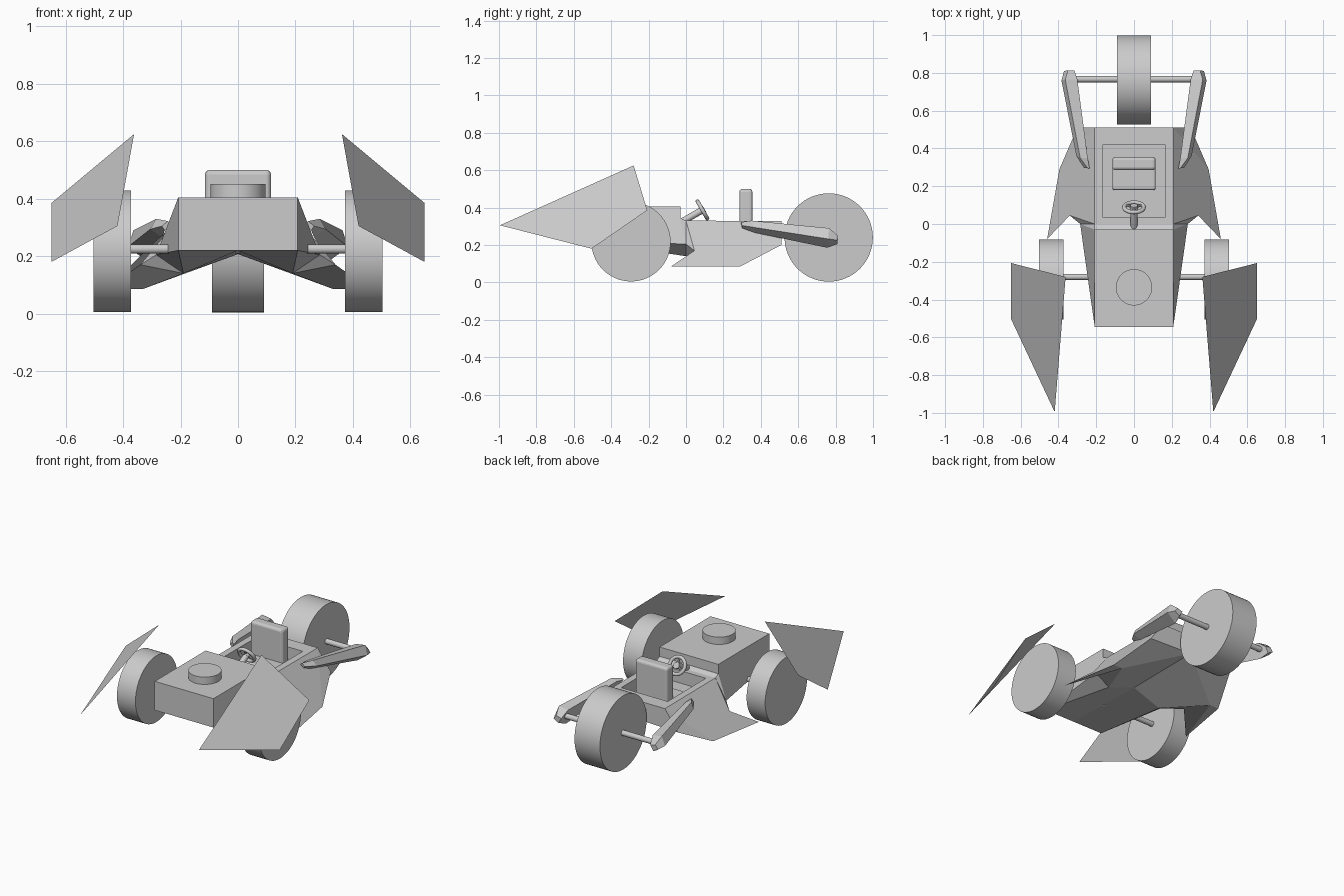
import bpy, bmesh, math
from mathutils import Vector

if "Cube" in bpy.data.objects:
    bpy.data.objects.remove(bpy.data.objects["Cube"])


def mesh_object(name, verts, faces, mirrored=False):
    bm = bmesh.new()
    for sx in ((1, -1) if mirrored else (1,)):
        vs = [bm.verts.new((x * sx, y, z)) for x, y, z in verts]
        for f in faces:
            bm.faces.new([vs[i] for i in f])
    bmesh.ops.remove_doubles(bm, verts=bm.verts, dist=1e-5)
    bmesh.ops.recalc_face_normals(bm, faces=bm.faces)
    me = bpy.data.meshes.new(name)
    bm.to_mesh(me)
    bm.free()
    ob = bpy.data.objects.new(name, me)
    bpy.context.collection.objects.link(ob)
    return ob


def box(name, lo, hi, bevel=0):
    bpy.ops.mesh.primitive_cube_add(size=1, location=[(a + b) / 2 for a, b in zip(lo, hi)])
    ob = bpy.context.object
    ob.name = name
    ob.scale = [b - a for a, b in zip(lo, hi)]
    bpy.ops.object.transform_apply(location=False, rotation=False)
    if bevel:
        m = ob.modifiers.new("round", 'BEVEL')
        m.width, m.segments = bevel, 3
    return ob


def rod(name, a, b, r, sides=24):
    a, b = Vector(a), Vector(b)
    bpy.ops.mesh.primitive_cylinder_add(vertices=sides, radius=r, depth=(b - a).length, location=(a + b) / 2)
    ob = bpy.context.object
    ob.name = name
    ob.rotation_euler = (b - a).to_track_quat('Z', 'Y').to_euler()
    bpy.ops.object.shade_smooth_by_angle(angle=math.radians(30))
    return ob


# Body: right half of the hull with flared side skirts, mirrored
verts = [
    (.208, -.545, .405), (.208, -.03, .405), (.208, -.03, .345), (.208, 0, .33), (.208, .51, .328),
    (.208, -.545, .22), (.285, 0, .205), (.34, .045, .17), (.46, -.08, .085), (.395, .29, .085),
    (.30, .51, .20), (.19, 0, .14), (.333, .29, .085),
    (0, -.545, .405), (0, -.03, .405), (0, -.03, .345), (0, 0, .33), (0, .51, .328),
    (0, -.545, .22), (0, .51, .21), (0, 0, .207)]
faces = [
    (13, 0, 1, 14), (14, 1, 2, 15), (15, 2, 3, 16), (16, 3, 4, 17), (13, 18, 5, 0),
    (0, 5, 6, 2, 1), (2, 6, 3), (3, 6, 7), (3, 7, 8, 9, 4), (4, 9, 10),
    (5, 11, 6), (6, 11, 7), (18, 20, 11, 5), (20, 19, 12, 11), (11, 12, 8, 7),
    (12, 9, 8), (19, 10, 9, 12), (17, 4, 10, 19)]
body = mesh_object("body", verts, faces, mirrored=True)

# Cockpit recess
cutter = box("cockpit_cutter", (-.165, .035, .25), (.165, .42, .5))
cutter.hide_render = True
cutter.hide_viewport = True
cut = body.modifiers.new("cockpit", 'BOOLEAN')
cut.object, cut.operation, cut.solver = cutter, 'DIFFERENCE', 'EXACT'

# Round hatch on the nose
rod("nose_hatch", (0, -.335, .40), (0, -.335, .452), .096, 48)

# Seat
box("seat_cushion", (-.115, .18, .25), (.115, .33, .29), .012)
box("seat_back", (-.115, .285, .25), (.115, .355, .50), .016)

# Steering wheel, spokes and column
hub = Vector((0, .088, .387))
axis = Vector((0, .87, .5)).normalized()
up = Vector((0, -.5, .87))
rod("steering_column", (0, -.02, .325), hub, .018)
rod("steering_hub", hub - axis * .01, hub + axis * .012, .02)
bpy.ops.mesh.primitive_torus_add(location=hub, rotation=axis.to_track_quat('Z', 'Y').to_euler(),
                                 major_radius=.052, minor_radius=.011, major_segments=32, minor_segments=10)
bpy.context.object.name = "steering_wheel"
bpy.ops.object.shade_smooth_by_angle(angle=math.radians(40))
for i in range(3):
    t = math.radians(90 + 120 * i)
    rod(f"steering_spoke_{i}", hub, hub + (Vector((1, 0, 0)) * math.cos(t) + up * math.sin(t)) * .05, .007, 10)

# Wheels and axles
rod("rear_wheel", (-.09, .763, .24), (.09, .763, .24), .236, 64)
rod("rear_axle", (-.33, .767, .24), (.33, .767, .24), .017)
rod("front_axle", (-.40, -.28, .225), (.40, -.28, .225), .016)

for side, s in (("right", 1), ("left", -1)):
    rod(f"front_wheel_{side}", (s * .372, -.294, .217), (s * .503, -.294, .217), .212, 64)

    # Angled fender panel
    mesh_object(f"fender_{side}", [(s * .42, -.995, .305), (s * .362, -.28, .625),
                                   (s * .65, -.207, .385), (s * .65, -.505, .18)], [(0, 1, 2, 3)])

    # Rear fork arm lofted through four tilted sections:
    # y at top, y at bottom, inner x, outer x, bottom z, top z
    sections = [(.295, .30, .235, .265, .29, .322), (.35, .37, .245, .305, .265, .33),
                (.765, .755, .30, .384, .185, .29), (.812, .81, .315, .37, .205, .25)]
    v = []
    for yt, yb, xi, xo, zb, zt in sections:
        v += [(s * xi, yt, zt - .01), (s * (xo - .02), yt, zt),
              (s * xo, (yt + yb) / 2, zb + (zt - zb) * .45), (s * (xi + .02), yb, zb)]
    f = [(0, 1, 2, 3), (12, 13, 14, 15)]
    for k in range(3):
        f += [(4 * k + i, 4 * k + (i + 1) % 4, 4 * k + 4 + (i + 1) % 4, 4 * k + 4 + i) for i in range(4)]
    mesh_object(f"fork_arm_{side}", v, f)
